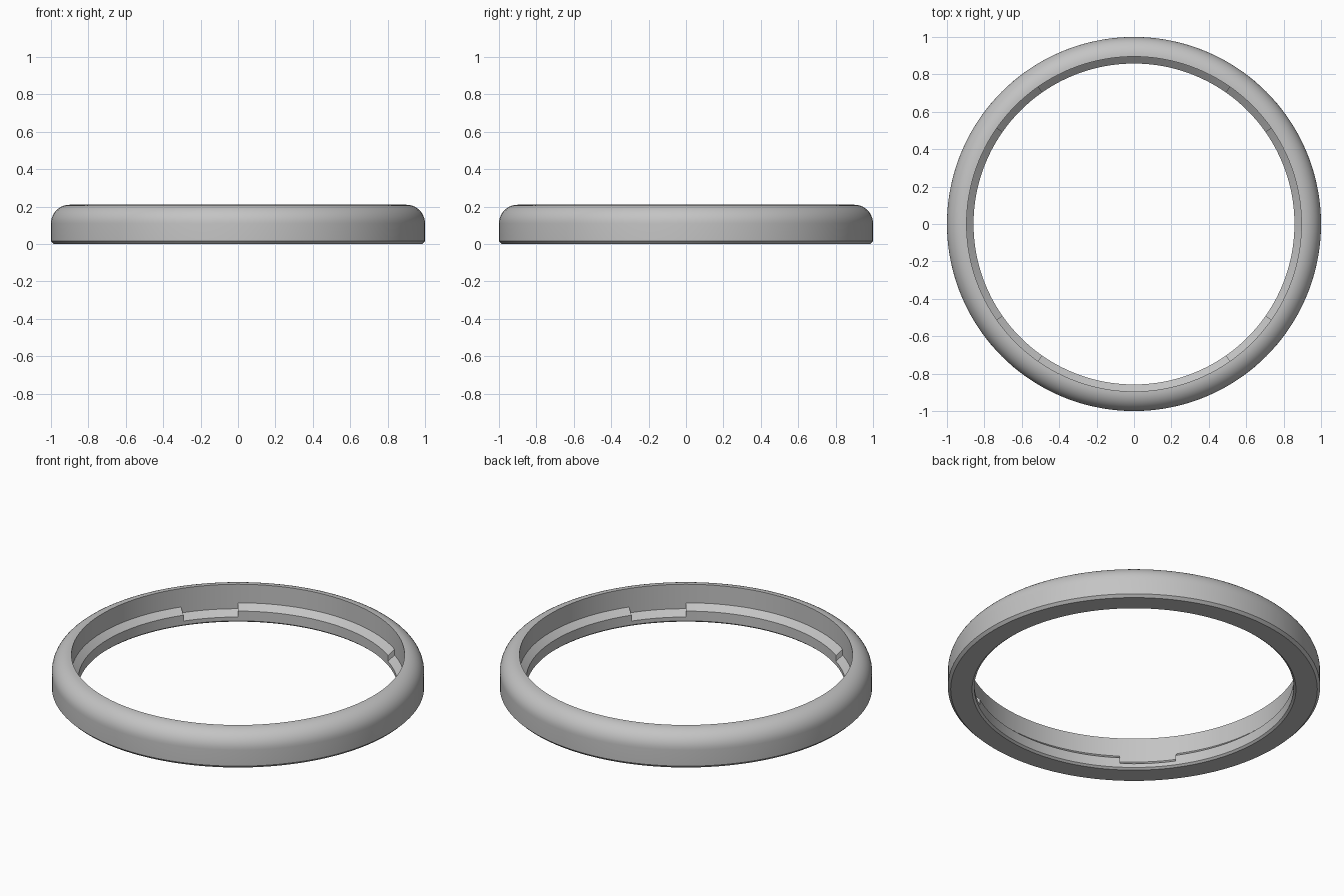
import bpy
import bmesh
from math import sin, cos, pi, tau, radians

cube = bpy.data.objects.get("Cube")
if cube:
    bpy.data.objects.remove(cube, do_unlink=True)

SEGMENTS = 144
OUTER, WALL, LIP = 1.0, 0.895, 0.858     # radii
HEIGHT, FILLET = 0.21, 0.10
STEPS = 10

# Outer profile: bottom chamfers, straight side, rounded shoulder, inner wall top
shell = [(LIP, 0.01), (0.87, 0), (0.985, 0), (OUTER, 0.015)]
for i in range(STEPS + 1):
    a = pi / 2 * i / STEPS
    shell.append((OUTER - FILLET + FILLET * cos(a), HEIGHT - FILLET + FILLET * sin(a)))
shell.append((WALL, HEIGHT))

# Inner ledge points: low level in the notches, high level elsewhere
ledge = {"high_wall": (WALL, 0.10), "low_wall": (WALL, 0.065),
         "low_lip": (LIP, 0.033), "high_lip": (LIP, 0.068)}

bm = bmesh.new()


def make_ring(angle):
    def place(p):
        return bm.verts.new((p[0] * cos(angle), p[0] * sin(angle), p[1]))
    return [place(p) for p in shell], {k: place(p) for k, p in ledge.items()}


def in_notch(i):
    degrees = (i + 0.5) * 360 / SEGMENTS
    return 35 < degrees % 90 < 55


rings = [make_ring(tau * i / SEGMENTS) for i in range(SEGMENTS)]


def section(ring, notch):
    verts, step = ring
    names = (["high_wall", "low_wall", "low_lip"] if notch
             else ["high_wall", "high_lip", "low_lip"])
    return verts + [step[n] for n in names]


# Sweep each column, with four evenly spaced notches in the ledge
for i in range(SEGMENTS):
    notch = in_notch(i)
    a = section(rings[i], notch)
    b = section(rings[(i + 1) % SEGMENTS], notch)
    for j in range(len(a)):
        k = (j + 1) % len(a)
        bm.faces.new((a[j], b[j], b[k], a[k]))
    # End wall where the ledge changes level
    if notch != in_notch(i - 1):
        bm.faces.new(list(rings[i][1].values()))

bmesh.ops.recalc_face_normals(bm, faces=bm.faces)
mesh = bpy.data.meshes.new("locking_ring")
bm.to_mesh(mesh)
bm.free()

ring_obj = bpy.data.objects.new("locking_ring", mesh)
bpy.context.collection.objects.link(ring_obj)

# Plain grey material
grey = bpy.data.materials.new("plain_grey")
grey.use_nodes = True
colour = (0.55, 0.55, 0.55, 1)
grey.diffuse_color = colour
grey.node_tree.nodes["Principled BSDF"].inputs["Base Color"].default_value = colour
mesh.materials.append(grey)

bpy.ops.object.select_all(action="DESELECT")
ring_obj.select_set(True)
bpy.context.view_layer.objects.active = ring_obj
bpy.ops.object.shade_smooth_by_angle(angle=radians(30))
